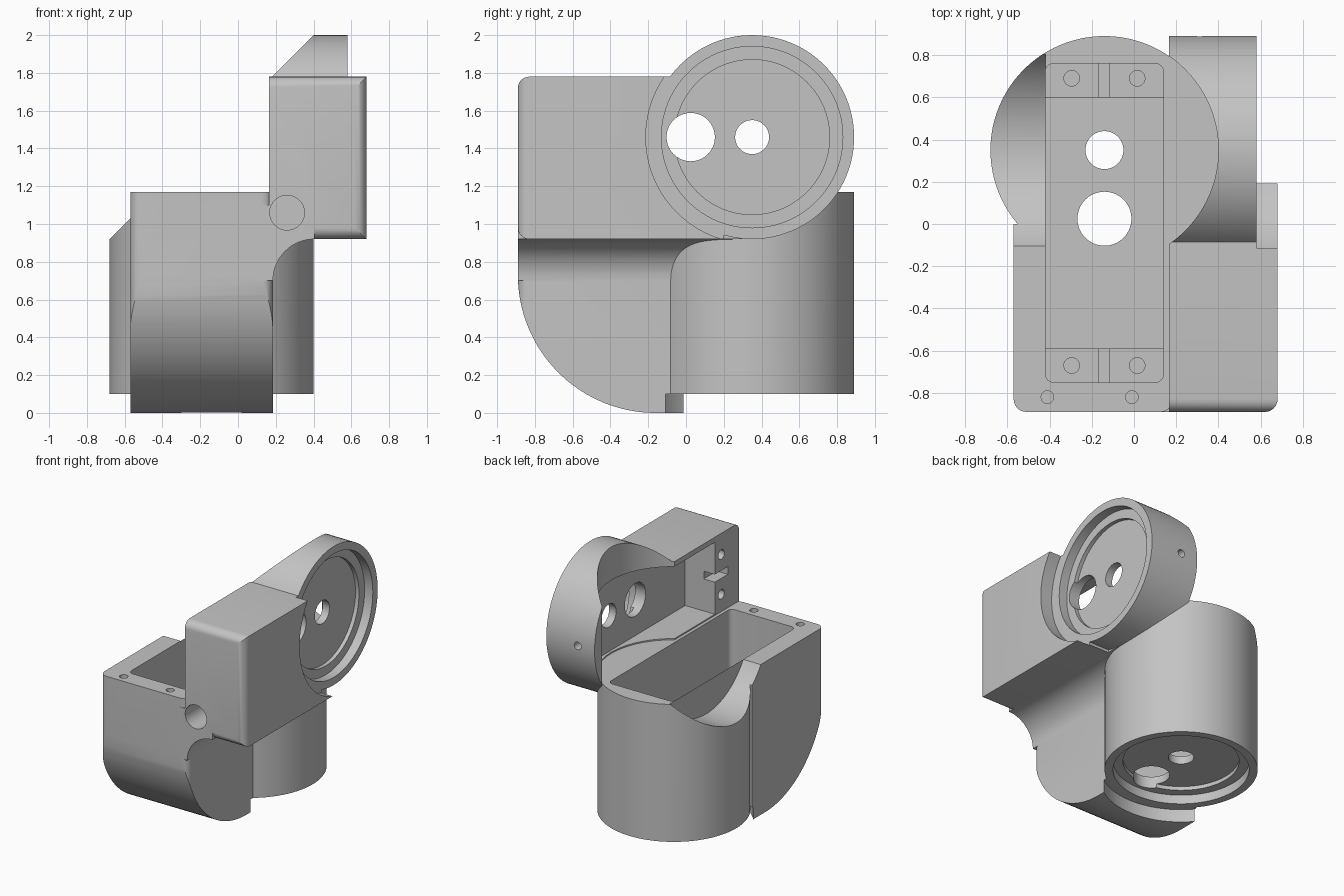
import bpy, bmesh, math
from mathutils import Matrix, Vector

if "Cube" in bpy.data.objects:
    bpy.data.objects.remove(bpy.data.objects["Cube"], do_unlink=True)

grey = bpy.data.materials.new("plain grey")
grey.use_nodes = True
COLOUR = (0.55, 0.55, 0.55, 1)
grey.diffuse_color = COLOUR
grey.node_tree.nodes["Principled BSDF"].inputs["Base Color"].default_value = COLOUR

# Shared layout: lower drum stands on z, upper drum lies along x
CX, CY, CZ = -0.14, 0.35, 1.46
R, CLEAR = 0.54, 0.563
FRONT, RIM, SIDE = -0.89, 1.17, 0.165


def make(name, bm):
    bmesh.ops.recalc_face_normals(bm, faces=bm.faces)
    mesh = bpy.data.meshes.new(name)
    bm.to_mesh(mesh)
    bm.free()
    mesh.materials.append(grey)
    obj = bpy.data.objects.new(name, mesh)
    bpy.context.collection.objects.link(obj)
    return obj


def box(name, lo, hi, radius=0, rounded=None):
    """Box between two corners; edges whose midpoint passes the rule are rounded."""
    bm = bmesh.new()
    lo, hi = Vector(lo), Vector(hi)
    size = hi - lo
    bmesh.ops.create_cube(bm, size=1, matrix=Matrix.Translation((lo + hi) / 2) @ Matrix.Diagonal((*size, 1)))
    if rounded:
        edges = []
        for e in bm.edges:
            mid = (e.verts[0].co + e.verts[1].co) / 2 - (lo + hi) / 2
            if rounded(Vector(2 * m / s for m, s in zip(mid, size))):
                edges.append(e)
        bmesh.ops.bevel(bm, geom=edges, offset=radius, segments=6, profile=0.5, affect='EDGES')
    return make(name, bm)


def drum(name, axis, centre, radius, start, end, sides=96):
    """Cylinder along an axis, with centre given in the other two coordinates."""
    pos = list(centre)
    pos.insert("xyz".index(axis), (start + end) / 2)
    turn = {"x": Matrix.Rotation(math.pi / 2, 4, 'Y'),
            "y": Matrix.Rotation(math.pi / 2, 4, 'X'), "z": Matrix()}[axis]
    bm = bmesh.new()
    bmesh.ops.create_cone(bm, cap_ends=True, segments=sides, radius1=radius, radius2=radius,
                          depth=end - start, matrix=Matrix.Translation(pos) @ turn)
    return make(name, bm)


def prism(name, points, offset):
    """Flat outline pushed along an offset."""
    bm = bmesh.new()
    face = bm.faces.new([bm.verts.new(p) for p in points])
    out = bmesh.ops.extrude_face_region(bm, geom=[face])
    bmesh.ops.translate(bm, vec=offset, verts=[v for v in out["geom"] if isinstance(v, bmesh.types.BMVert)])
    return make(name, bm)


def combine(target, tool, operation):
    mod = target.modifiers.new("boolean", 'BOOLEAN')
    mod.operation, mod.object, mod.solver = operation, tool, 'EXACT'
    bpy.context.view_layer.update()
    with bpy.context.temp_override(object=target, active_object=target):
        bpy.ops.object.modifier_apply(modifier=mod.name)
    bpy.data.objects.remove(tool, do_unlink=True)


def arc(cx, cz, r, start, end, steps=32):
    angles = [math.radians(start + (end - start) * i / steps) for i in range(steps + 1)]
    return [(cx + r * math.cos(a), cz + r * math.sin(a)) for a in angles]


# Lower box: quarter-round belly, rounded front corners
belly = [(FRONT, RIM)] + arc(-0.16, 0.73, 0.73, 180, 270) + [(0.0, 0), (0.0, RIM)]
body = prism("elbow_housing", [(-0.57, y, z) for y, z in belly], (0.755, 0, 0))
combine(body, box("plan", (-0.57, FRONT, -0.1), (0.185, 0.1, 1.3), 0.06,
                  lambda m: m.y < -0.9 and abs(m.z) < 0.1), 'INTERSECT')

# Drums, upper box and the curved web between the two halves
combine(body, drum("lower_drum", "z", (CX, CY), R, 0.1, RIM), 'UNION')
combine(body, box("upper_box", (SIDE, FRONT, 0.92), (0.68, 0.2, 1.78), 0.06,
                  lambda m: m.y < -0.9 and m.x > -0.1), 'UNION')
combine(body, drum("upper_drum", "x", (CY, CZ), R, SIDE, 0.58), 'UNION')
web = [(0.1, 0.7)] + arc(0.405, 0.7, 0.22, 180, 90, 16) + [(0.405, 1.1), (0.1, 1.1)]
combine(body, prism("web", [(x, FRONT, z) for x, z in web], (0, CY - FRONT, 0)), 'UNION')

cutters = []
# Round clearance and stepped socket at the outer end of each drum
for axis, centre, face, out in (("z", (CX, CY), 0.1, -1), ("x", (CY, CZ), 0.58, 1)):
    for radius, depth in ((CLEAR, 0), (0.48, 0.07), (0.41, 0.1)):
        a, b = sorted((face - out * depth, face + out * 0.3))
        cutters.append(drum("socket", axis, centre, radius, a, b))

# Crossing scoops that clear the opposite drum
cutters.append(drum("scoop", "z", (CX, CY), R, RIM, 2.2))
cutters.append(drum("scoop", "x", (CY, CZ), R, -0.9, -0.42))

# Lower cavity, motor pocket and upper pocket
cutters.append(box("cavity", (-0.42, -0.75, 0.515), (0.14, 0.76, 1.3), 0.04,
                   lambda m: abs(m.z) < 0.1))
cutters.append(box("lower_pocket", (-0.42, -0.59, 0.26), (0.14, 0.6, 1.25)))
cutters.append(box("upper_pocket", (0.1, -0.59, 1.18), (0.42, 0.6, 1.74)))

# Shaft and cable holes through both sockets
for along, radius in ((CY, 0.09), (0.025, 0.128)):
    cutters.append(drum("hole", "z", (CX, along), radius, 0.05, 0.4, 40))
    cutters.append(drum("hole", "x", (along, CZ), radius, 0.3, 0.65, 40))

# Motor mounts: a slit and two screw holes at each end
for y, y0, y1 in ((0.69, 0.55, 0.76), (-0.67, -0.75, -0.55)):
    cutters.append(box("slit", (CX - 0.025, y0, 0.42), (CX + 0.025, y1, 0.6)))
    cutters.append(box("slit", (0.1, y0, CZ - 0.03), (0.26, y1, CZ + 0.03)))
    for side in (-1, 1):
        cutters.append(drum("screw", "z", (CX + side * 0.155, y), 0.037, 0.4, 0.6, 20))
        cutters.append(drum("screw", "x", (y, CZ + side * 0.155), 0.037, 0.1, 0.3, 20))

# Cover screws, front cable hole and rear set screw
for x in (-0.41, -0.01):
    cutters.append(drum("screw", "z", (x, -0.82), 0.03, 1.0, 1.25, 20))
cutters.append(drum("cable", "y", (0.26, 1.06), 0.092, -1.0, -0.65, 40))
cutters.append(drum("set_screw", "y", (0.31, CZ), 0.03, 0.77, 1.0, 20))

for cutter in cutters:
    combine(body, cutter, 'DIFFERENCE')

# Smooth curved walls, keep edges crisp
body.data.materials.clear()
body.data.materials.append(grey)
for p in body.data.polygons:
    p.material_index = 0
for o in bpy.context.selected_objects:
    o.select_set(False)
body.select_set(True)
bpy.context.view_layer.objects.active = body
bpy.ops.object.shade_smooth_by_angle(angle=math.radians(30))
